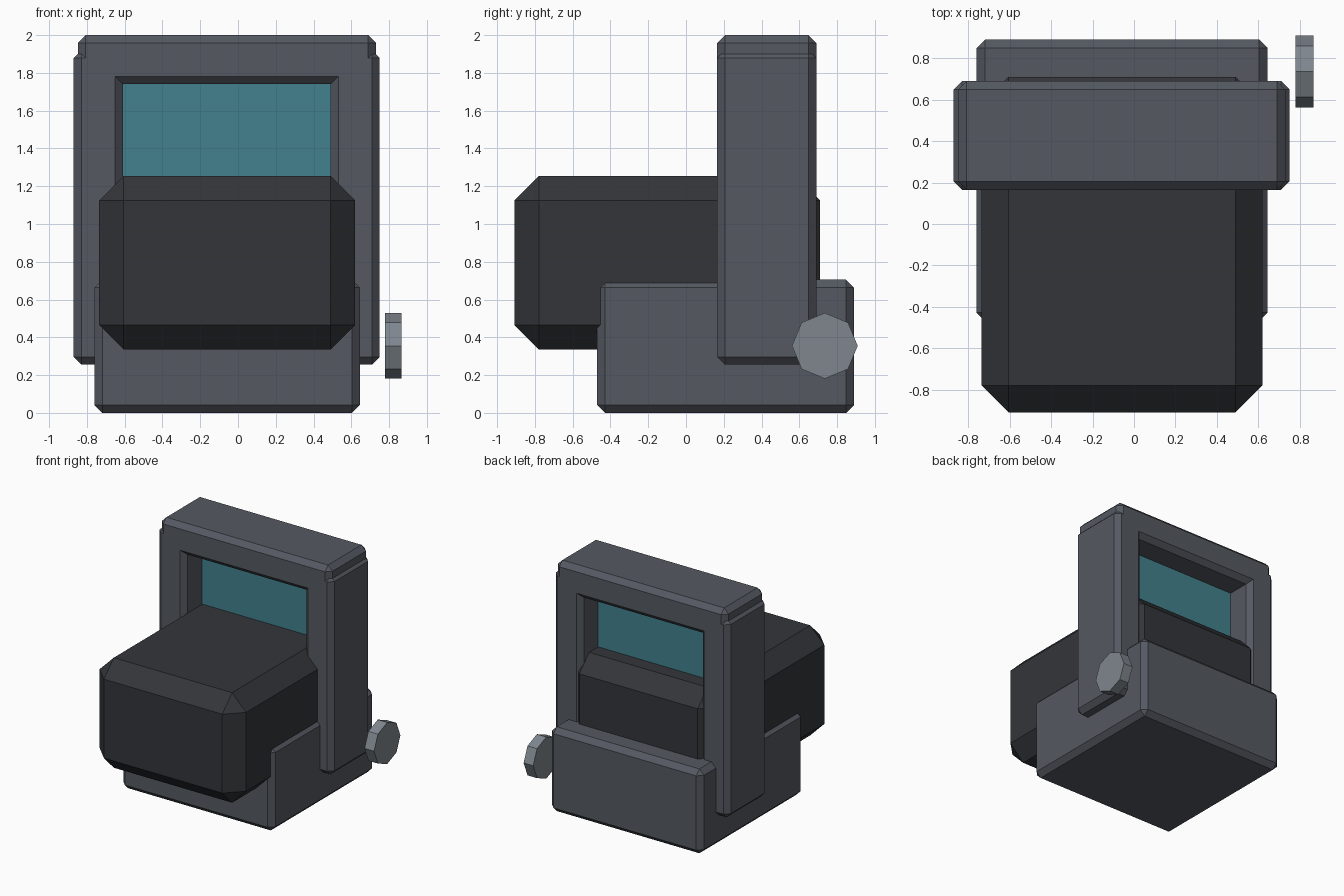
import bpy, bmesh
from math import pi
from mathutils import Matrix, Vector

if "Cube" in bpy.data.objects:
    bpy.data.objects.remove(bpy.data.objects["Cube"])


def material(name, rgb):
    m = bpy.data.materials.new(name)
    m.diffuse_color = (*rgb, 1)
    m.use_nodes = True
    m.node_tree.nodes["Principled BSDF"].inputs["Base Color"].default_value = m.diffuse_color
    return m


SHELL = material("shell_grey", (0.09, 0.10, 0.12))
DARK = material("dark_grey", (0.033, 0.036, 0.042))
TEAL = material("teal_screen", (0.055, 0.22, 0.27))
METAL = material("light_metal", (0.21, 0.24, 0.27))


def finish(name, bm, mat):
    me = bpy.data.meshes.new(name)
    bm.to_mesh(me)
    bm.free()
    me.materials.append(mat)
    ob = bpy.data.objects.new(name, me)
    bpy.context.collection.objects.link(ob)
    return ob


def chamfered_box(name, lo, hi, chamfer, mat):
    """Box between two corners with a single flat chamfer on every edge."""
    lo, hi = Vector(lo), Vector(hi)
    bm = bmesh.new()
    bmesh.ops.create_cube(bm, size=1, matrix=Matrix.Translation((lo + hi) / 2)
                          @ Matrix.Diagonal((*(hi - lo), 1)))
    if chamfer:
        bmesh.ops.bevel(bm, geom=bm.edges[:], offset=chamfer, segments=1,
                        profile=0.5, affect='EDGES')
    return finish(name, bm, mat)


# Base block and the dark body resting through it
chamfered_box("base", (-0.76, -0.47, 0), (0.645, 0.89, 0.705), 0.042, SHELL)
chamfered_box("body", (-0.735, -0.908, 0.335), (0.62, 0.71, 1.255), 0.13, DARK)

# Upright frame: two posts and a top bar
cx = -0.06
for side, name in ((-1, "left_post"), (1, "right_post")):
    xs = sorted((cx + side * 0.55, cx + side * 0.81))
    chamfered_box(name, (xs[0], 0.165, 0.255), (xs[1], 0.69, 1.92), 0.041, SHELL)
chamfered_box("top_bar", (-0.848, 0.165, 1.74), (0.73, 0.69, 2.0), 0.041, SHELL)

# Screen pane set in the middle of the frame
chamfered_box("screen", (-0.62, 0.395, 1.0), (0.50, 0.46, 1.76), 0, TEAL)

# Eight-sided side knob
bm = bmesh.new()
bmesh.ops.create_cone(bm, cap_ends=True, segments=8, radius1=0.174, radius2=0.174,
                      depth=0.088, matrix=Matrix.Translation((0.822, 0.735, 0.355))
                      @ Matrix.Rotation(pi / 2, 4, 'Y'))
finish("side_knob", bm, METAL)
